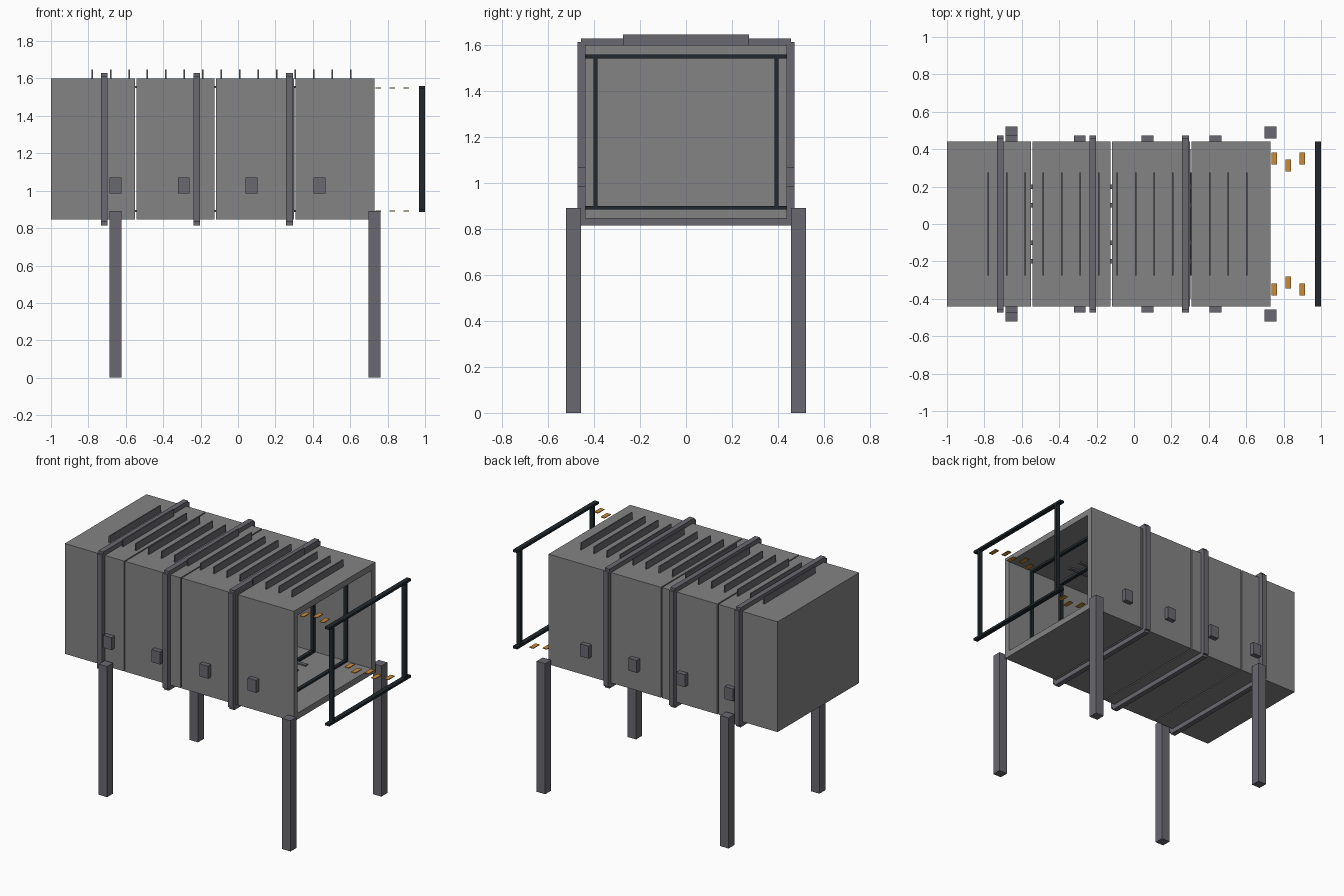
import bpy, bmesh

if "Cube" in bpy.data.objects:
    bpy.data.objects.remove(bpy.data.objects["Cube"])

def mat(name, r, g, b):
    m = bpy.data.materials.new(name)
    m.diffuse_color = (r, g, b, 1)
    m.use_nodes = True
    m.node_tree.nodes["Principled BSDF"].inputs["Base Color"].default_value = m.diffuse_color
    return m

SHELL = mat("shell_grey", .23, .23, .235)
STEEL = mat("steel_grey", .14, .14, .16)
BLACK = mat("frame_black", .015, .022, .026)
COPPER = mat("copper", .6, .26, .04)

def boxes(name, items, material):
    """One object made of boxes given as (x0, x1, y0, y1, z0, z1)."""
    bm = bmesh.new()
    for x0, x1, y0, y1, z0, z1 in items:
        r = bmesh.ops.create_cube(bm, size=1)
        bmesh.ops.scale(bm, vec=(x1 - x0, y1 - y0, z1 - z0), verts=r["verts"])
        bmesh.ops.translate(bm, vec=((x0 + x1) / 2, (y0 + y1) / 2, (z0 + z1) / 2), verts=r["verts"])
    me = bpy.data.meshes.new(name)
    bm.to_mesh(me)
    bm.free()
    me.materials.append(material)
    ob = bpy.data.objects.new(name, me)
    bpy.context.collection.objects.link(ob)
    return ob

def tube(name, x0, x1, closed):
    """Rectangular shell section, optionally closed at its x0 end."""
    Y, ZB, ZT, T = .44, .847, 1.6, .042
    outer = [(-Y, ZB), (Y, ZB), (Y, ZT), (-Y, ZT)]
    inner = [(-Y + T, ZB + T), (Y - T, ZB + T), (Y - T, ZT - T), (-Y + T, ZT - T)]
    bm = bmesh.new()
    xi = x0 + T if closed else x0
    rings = [[bm.verts.new((x, y, z)) for y, z in loop]
             for x, loop in ((x0, outer), (x1, outer), (x1, inner), (xi, inner))]
    pairs = [(0, 1), (1, 2), (2, 3)] + ([] if closed else [(3, 0)])
    for a, b in pairs:
        for i in range(4):
            j = (i + 1) % 4
            bm.faces.new((rings[a][i], rings[a][j], rings[b][j], rings[b][i]))
    if closed:
        bm.faces.new(rings[0])
        bm.faces.new(rings[3])
    bmesh.ops.recalc_face_normals(bm, faces=bm.faces)
    me = bpy.data.meshes.new(name)
    bm.to_mesh(me)
    bm.free()
    me.materials.append(SHELL)
    bpy.context.collection.objects.link(bpy.data.objects.new(name, me))

def both(y0, y1):
    return ((y0, y1), (-y1, -y0))

# Shell in four sections with narrow seams
cuts = [-1, -.548, -.122, .304, .73]
for i in range(4):
    tube(f"shell_section_{i + 1}", cuts[i] + (.004 if i else 0),
         cuts[i + 1] - (.004 if i < 3 else 0), i == 0)

# Clamping bands around the shell
for i, x in enumerate((-.715, -.22, .275)):
    a, b = x - .018, x + .018
    parts = [(a, b, -.458, .458, 1.595, 1.63), (a, b, -.458, .458, .815, .85)]
    parts += [(a, b, y0, y1, .832, 1.614) for y0, y1 in both(.438, .473)]
    boxes(f"clamp_band_{i + 1}", parts, STEEL)

# Roof cooling fins
boxes("roof_fins", [(x - .004, x + .004, -.275, .275, 1.598, 1.647)
                    for x in (-.78 + .0987 * i for i in range(15))], STEEL)

# Side blocks
boxes("side_blocks", [(x - .032, x + .032, y0, y1, .985, 1.07)
                      for x in (-.655, -.29, .073, .436) for y0, y1 in both(.438, .473)], STEEL)

# Support legs
for i, x in enumerate((-.655, .73)):
    for side, (y0, y1) in zip(("back", "front"), both(.458, .522)):
        boxes(f"leg_{side}_{i + 1}", [(x - .032, x + .032, y0, y1, 0, .892)], STEEL)

# Rectangular frames: one pulled out in front, the rest inside the shell
def frame(name, x, w, half):
    parts = [(x - w, x + w, -half, half, z, z + .016) for z in (.885, 1.543)]
    parts += [(x - w, x + w, y0, y1, .89, 1.55) for y0, y1 in both(.385, .402)]
    boxes(name, parts, BLACK)

frame("outer_frame", .983, .016, .44)
for i in range(6):
    frame(f"inner_frame_{i + 1}", .54 - .25 * i, .012, .4)

# Seam plates on floor and ceiling
boxes("seam_plates", [(x - .075, x + .075, y - .012, y + .012, z, z + .012)
                      for x in cuts[1:4] for y in (-.2, -.1, .1, .2) for z in (.886, 1.548)], STEEL)

# Staggered copper contacts, top front and bottom back
contacts = []
for i in range(5):
    x = .9 - .075 * i
    y = .313 if i % 2 else .35
    contacts += [(x - .015, x + .015, -y - .033, -y + .033, 1.546, 1.551),
                 (x - .015, x + .015, y - .033, y + .033, .8895, .8945)]
boxes("copper_contacts", contacts, COPPER)
